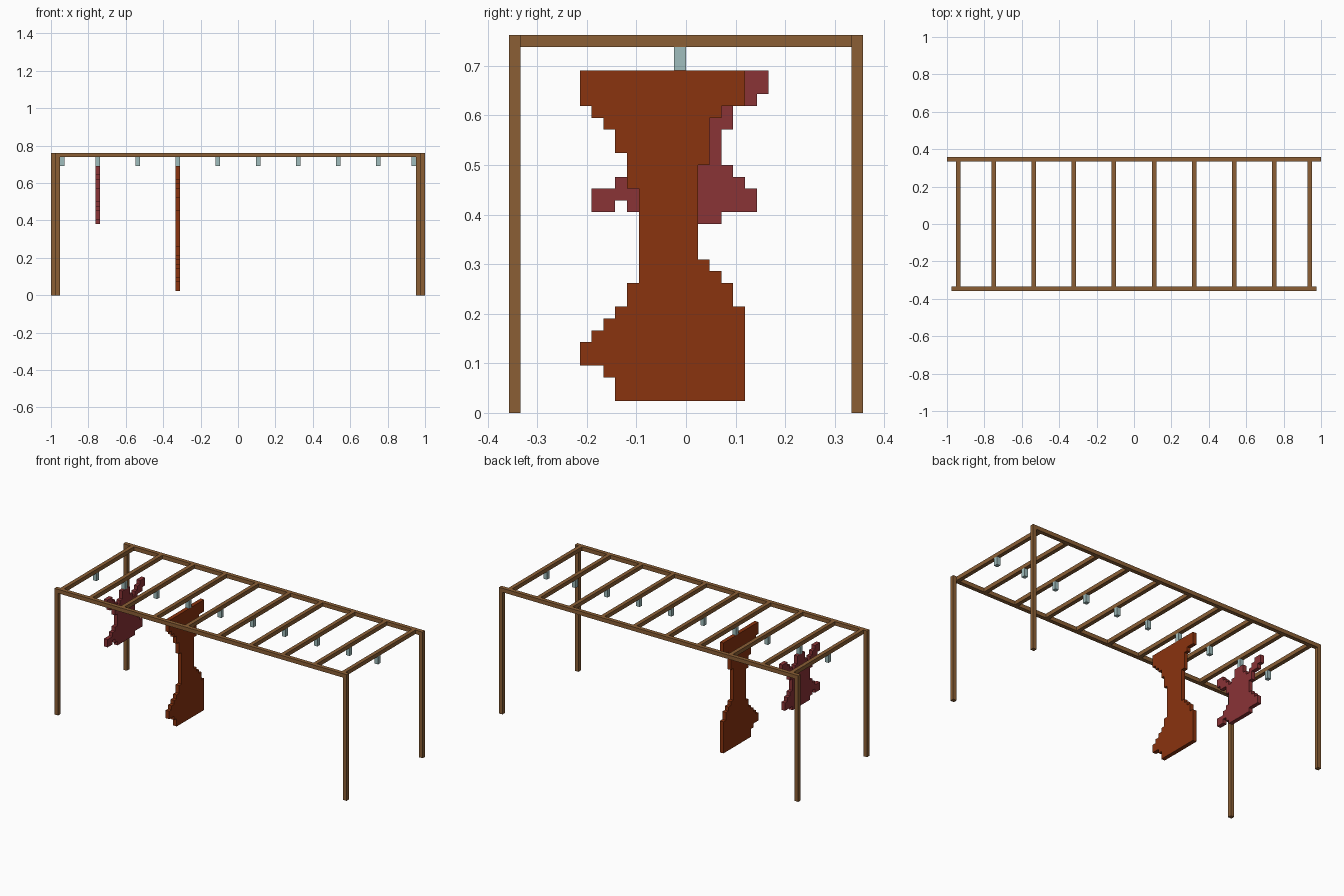
import bpy, bmesh

if "Cube" in bpy.data.objects:
    bpy.data.objects.remove(bpy.data.objects["Cube"], do_unlink=True)

U = 1 / 42  # one block unit


def material(name, rgb):
    lin = [((c / 255 + 0.055) / 1.055) ** 2.4 for c in rgb] + [1.0]
    m = bpy.data.materials.new(name)
    m.use_nodes = True
    m.diffuse_color = lin
    m.node_tree.nodes["Principled BSDF"].inputs["Base Color"].default_value = lin
    return m


WOOD = material("wood", (139, 95, 53))
RUST = material("rust_brown", (138, 51, 15))
RED = material("dark_red", (138, 51, 54))
STEEL = material("pale_steel", (160, 190, 189))


def finish(name, bm, mat):
    bmesh.ops.recalc_face_normals(bm, faces=bm.faces)
    me = bpy.data.meshes.new(name)
    bm.to_mesh(me)
    bm.free()
    me.materials.append(mat)
    ob = bpy.data.objects.new(name, me)
    bpy.context.collection.objects.link(ob)
    return ob


def box(name, lo, hi, mat):
    """Box between two corners given in block units."""
    bm = bmesh.new()
    bmesh.ops.create_cube(bm, size=1)
    for v in bm.verts:
        v.co = [(a + b) / 2 * U + c * (b - a) * U for a, b, c in zip(lo, hi, v.co)]
    return finish(name, bm, mat)


def hide(name, x, rows, mat):
    """Stepped sheet one unit thick; rows are (bottom, top, y spans)."""
    bm = bmesh.new()
    for z0, z1, spans in rows:
        for z in range(z0, z1):
            for a, b in spans:
                for y in range(a, b):
                    corners = ((y, z), (y + 1, z), (y + 1, z + 1), (y, z + 1))
                    bm.faces.new([bm.verts.new((x * U, p * U, q * U)) for p, q in corners])
    bmesh.ops.remove_doubles(bm, verts=bm.verts, dist=U / 10)
    bmesh.ops.dissolve_limit(bm, angle_limit=0.01, verts=bm.verts, edges=bm.edges)
    ext = bmesh.ops.extrude_face_region(bm, geom=bm.faces[:], use_keep_orig=True)
    moved = [g for g in ext["geom"] if isinstance(g, bmesh.types.BMVert)]
    bmesh.ops.translate(bm, verts=moved, vec=(U, 0, 0))
    return finish(name, bm, mat)


# Frame: the front side is one unit shorter at each end than the back
for side, half, y in (("front", 41, -15), ("back", 42, 14)):
    box(side + "_rail", (-half, y, 31), (half, y + 1, 32), WOOD)
    box(side + "_right_leg", (-half, y, 0), (1 - half, y + 1, 31), WOOD)
    box(side + "_left_leg", (half - 1, y, 0), (half, y + 1, 31), WOOD)

# Rungs, each with a hanging hook
for i, x in enumerate((-40, -32, -23, -14, -5, 4, 13, 22, 31, 39)):
    box(f"rung_{i + 1}", (x, -14, 31), (x + 1, 14, 32), WOOD)
    box(f"hook_{i + 1}", (x, -1, 29), (x + 1, 0, 31), STEEL)

# Large hanging hide
hide("large_hide", -14, [
    (26, 29, [(-9, 5)]), (25, 26, [(-8, 3)]), (24, 25, [(-7, 2)]),
    (22, 24, [(-6, 2)]), (21, 22, [(-5, 2)]), (19, 21, [(-5, 1)]),
    (13, 19, [(-4, 1)]), (12, 13, [(-4, 2)]), (11, 12, [(-4, 3)]),
    (9, 11, [(-5, 4)]), (8, 9, [(-6, 5)]), (7, 8, [(-7, 5)]),
    (6, 7, [(-8, 5)]), (4, 6, [(-9, 5)]), (3, 4, [(-7, 5)]),
    (1, 3, [(-6, 5)])], RUST)

# Small hanging hide with four limbs
hide("small_hide", -32, [
    (28, 29, [(-8, -6), (-2, 1), (5, 7)]),
    (27, 28, [(-8, -5), (-2, 1), (4, 7)]),
    (26, 27, [(-7, -4), (-3, 2), (3, 6)]),
    (24, 26, [(-5, 4)]), (21, 24, [(-4, 3)]), (20, 21, [(-5, 4)]),
    (19, 20, [(-6, 5)]), (18, 19, [(-8, 6)]),
    (17, 18, [(-8, -6), (-5, 6)]), (16, 17, [(-4, 3)])], RED)
